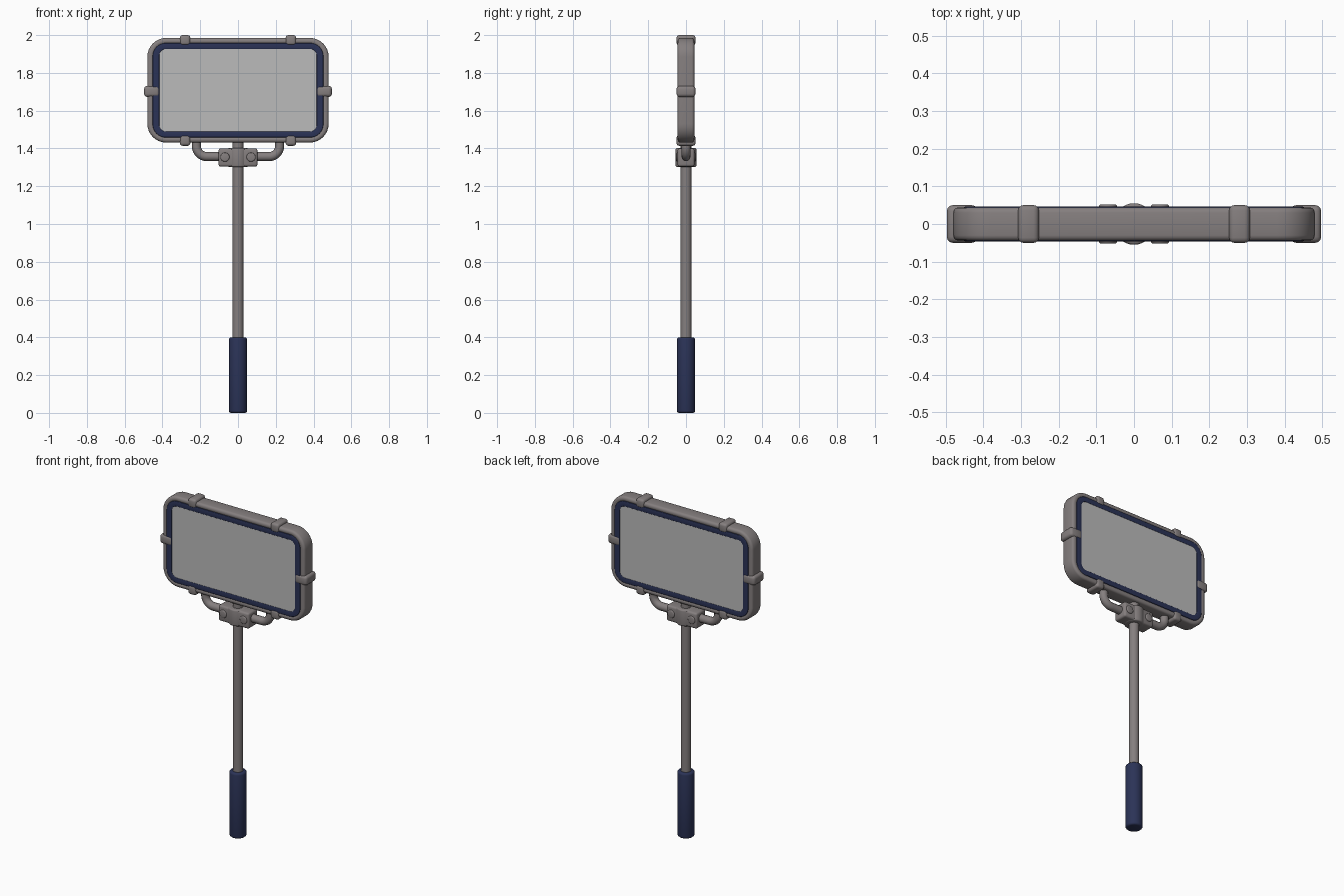
import bpy, bmesh, math
from mathutils import Matrix, Vector

if "Cube" in bpy.data.objects:
    bpy.data.objects.remove(bpy.data.objects["Cube"])


def material(name, rgb):
    m = bpy.data.materials.new(name)
    m.diffuse_color = (*rgb, 1)
    m.use_nodes = True
    m.node_tree.nodes["Principled BSDF"].inputs["Base Color"].default_value = m.diffuse_color
    return m


GREY = material("warm grey", (0.235, 0.212, 0.212))
NAVY = material("navy blue", (0.024, 0.033, 0.095))
GLASS = material("screen grey", (0.5, 0.5, 0.5))
MID = 1.708  # height of the screen centre


def finish(name, bm, mat, bevel=0.0, segments=3):
    """Round the sharp edges, then turn the bmesh into a smooth-shaded object."""
    bmesh.ops.recalc_face_normals(bm, faces=bm.faces)
    if bevel:
        sharp = [e for e in bm.edges if e.calc_face_angle(0) > math.radians(40)]
        bmesh.ops.bevel(bm, geom=sharp, offset=bevel, segments=segments,
                        profile=0.5, affect='EDGES', clamp_overlap=True)
    me = bpy.data.meshes.new(name)
    bm.to_mesh(me)
    bm.free()
    me.materials.append(mat)
    ob = bpy.data.objects.new(name, me)
    bpy.context.collection.objects.link(ob)
    smooth(ob)
    return ob


def smooth(ob):
    bpy.ops.object.select_all(action='DESELECT')
    ob.select_set(True)
    bpy.context.view_layer.objects.active = ob
    bpy.ops.object.shade_smooth_by_angle(angle=math.radians(35))


def box(name, centre, size, mat, bevel):
    bm = bmesh.new()
    bmesh.ops.create_cube(bm, size=1, matrix=Matrix.Translation(centre) @ Matrix.Diagonal((*size, 1)))
    return finish(name, bm, mat, bevel)


def cylinder(name, centre, radius, length, mat, bevel=0.0, axis='Z', sides=32):
    bm = bmesh.new()
    turn = Matrix.Rotation(math.pi / 2, 4, 'X') if axis == 'Y' else Matrix()
    bmesh.ops.create_cone(bm, cap_ends=True, segments=sides, radius1=radius, radius2=radius,
                          depth=length, matrix=Matrix.Translation(centre) @ turn)
    return finish(name, bm, mat, bevel)


def outline(w, h, r, n=8):
    """Rounded rectangle with half sizes w, h and corner radius r."""
    pts = []
    for k, (sx, sz) in enumerate([(1, 1), (-1, 1), (-1, -1), (1, -1)]):
        for i in range(n + 1):
            a = math.pi / 2 * (k + i / n)
            pts.append((sx * (w - r) + r * math.cos(a), MID + sz * (h - r) + r * math.sin(a)))
    return pts


def panel(name, outer, depth, mat, inner=None, bevel=0.0):
    """Rounded slab standing upright, or a ring if an inner outline is given."""
    bm = bmesh.new()

    def loop(shape, y):
        return [bm.verts.new((x, y, z)) for x, z in outline(*shape)]

    def bridge(a, b):
        for i in range(len(a)):
            j = (i + 1) % len(a)
            bm.faces.new((a[i], a[j], b[j], b[i]))

    front, back = loop(outer, -depth), loop(outer, depth)
    bridge(front, back)
    if inner:
        hole_front, hole_back = loop(inner, -depth), loop(inner, depth)
        bridge(hole_front, hole_back)
        bridge(front, hole_front)
        bridge(back, hole_back)
    else:
        bm.faces.new(front)
        bm.faces.new(back)
    return finish(name, bm, mat, bevel)


# Screen with its blue border and outer frame
panel("frame", (0.48, 0.277, 0.1), 0.044, GREY, (0.444, 0.244, 0.064), bevel=0.014)
panel("screen_border", (0.452, 0.25, 0.07), 0.046, NAVY, (0.416, 0.218, 0.034), bevel=0.004)
panel("screen", (0.418, 0.22, 0.036), 0.044, GLASS)

# Clips gripping the frame
for side, s in (("left", -1), ("right", 1)):
    box("side_clip_" + side, (s * 0.456, 0, 1.702), (0.082, 0.1, 0.058), GREY, 0.016)
    box("top_clip_" + side, (s * 0.28, 0, 1.973), (0.055, 0.1, 0.054), GREY, 0.014)
    box("bottom_clip_" + side, (s * 0.28, 0, 1.442), (0.055, 0.1, 0.056), GREY, 0.014)

# Bent tube carrying the frame
R, X, Z = 0.055, 0.22, 1.357
half = [Vector((X, 0, 1.445))]
for i in range(9):
    a = math.pi / 2 * i / 8
    half.append(Vector((X - R + R * math.cos(a), 0, Z + R - R * math.sin(a))))
path = half + [Vector((-p.x, 0, p.z)) for p in reversed(half)]
curve = bpy.data.curves.new("support_tube", 'CURVE')
curve.dimensions = '3D'
curve.bevel_depth = 0.024
curve.bevel_resolution = 4
curve.use_fill_caps = True
spline = curve.splines.new('POLY')
spline.points.add(len(path) - 1)
for p, co in zip(spline.points, path):
    p.co = (*co, 1)
curve.materials.append(GREY)
tube = bpy.data.objects.new("support_tube", curve)
bpy.context.collection.objects.link(tube)
bpy.ops.object.select_all(action='DESELECT')
tube.select_set(True)
bpy.context.view_layer.objects.active = tube
bpy.ops.object.convert(target='MESH')
smooth(bpy.context.view_layer.objects.active)

# Clamp block with its collar and bolts
box("clamp_block", (0, 0, 1.352), (0.206, 0.09, 0.096), GREY, 0.012)
cylinder("clamp_collar", (0, 0, 1.352), 0.055, 0.1, GREY, 0.008)
for side, s in (("left", -1), ("right", 1)):
    cylinder("clamp_bolt_" + side, (s * 0.069, 0, 1.354), 0.024, 0.104, GREY, 0.006, axis='Y', sides=24)

# Pole and hand grip
cylinder("pole", (0, 0, 0.91), 0.029, 1.06, GREY)
cylinder("hand_grip", (0, 0, 0.2), 0.048, 0.4, NAVY, 0.012)
